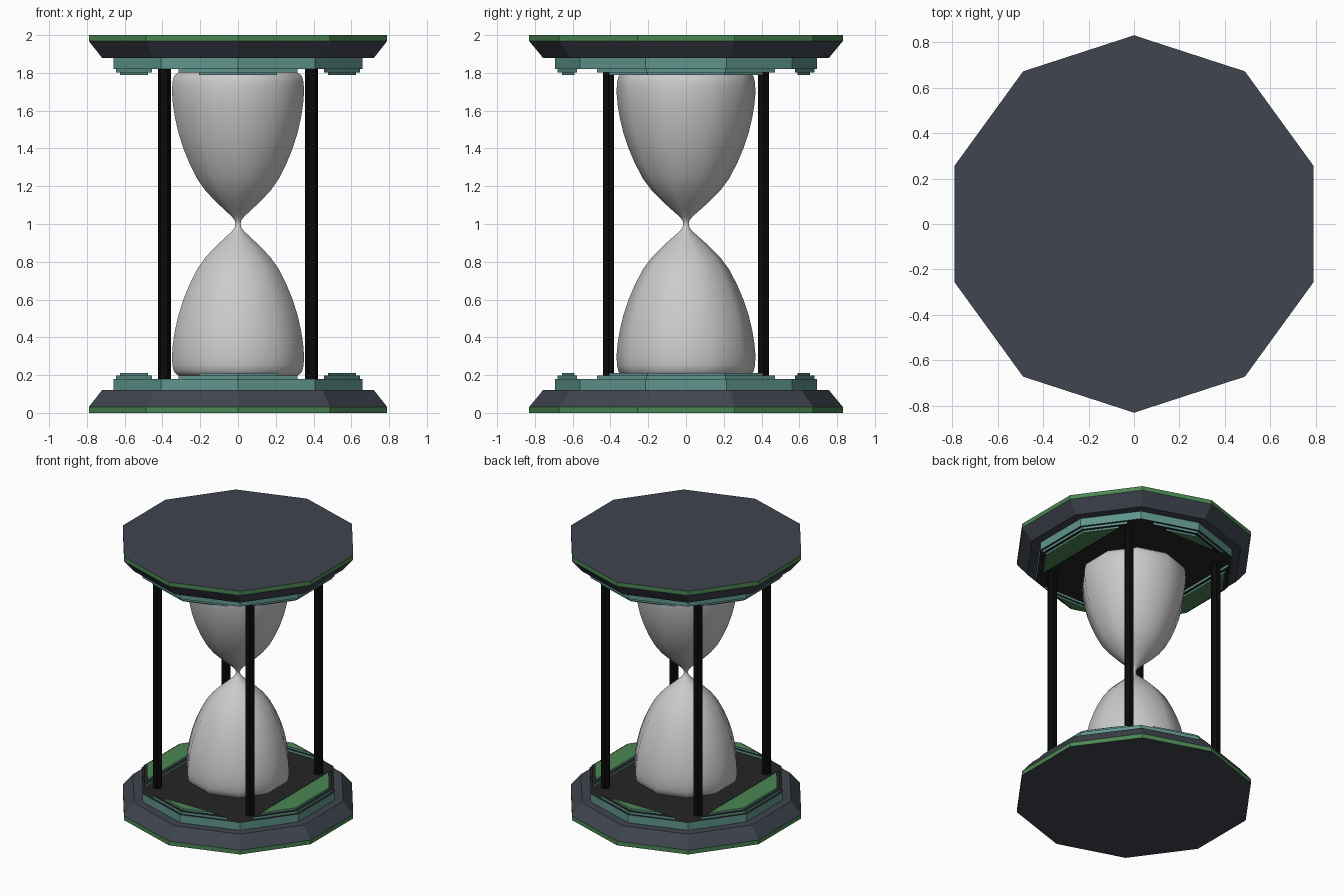
import bpy, bmesh, math
from mathutils import Vector

if "Cube" in bpy.data.objects:
    bpy.data.objects.remove(bpy.data.objects["Cube"])


def material(name, rgb):
    m = bpy.data.materials.new(name)
    m.diffuse_color = (*rgb, 1)
    m.use_nodes = True
    m.node_tree.nodes["Principled BSDF"].inputs["Base Color"].default_value = m.diffuse_color
    return m


GREEN = material("green", (0.07, 0.24, 0.085))
SLATE = material("slate", (0.05, 0.059, 0.078))
TEAL = material("teal", (0.115, 0.30, 0.265))
DARK = material("dark", (0.018, 0.018, 0.018))
BLACK = material("black", (0.003, 0.003, 0.003))


def finish(bm, name, mats=(), smooth=False, flip=False):
    # flip mirrors the part about z = 1 for the upper end
    if flip:
        for v in bm.verts:
            v.co.z = 2 - v.co.z
    bmesh.ops.recalc_face_normals(bm, faces=bm.faces)
    for f in bm.faces:
        f.smooth = smooth
    me = bpy.data.meshes.new(name)
    bm.to_mesh(me)
    bm.free()
    for m in mats:
        me.materials.append(m)
    ob = bpy.data.objects.new(name, me)
    bpy.context.collection.objects.link(ob)
    return ob


def lathe(profile, sides=10, start=math.pi / 2, mat_ids=None, centre=(0, 0)):
    # stacked rings with flat caps; mat_ids = bottom cap, bands..., top cap
    bm = bmesh.new()
    rings = []
    for r, z in profile:
        rings.append([bm.verts.new((centre[0] + r * math.cos(start + math.tau * i / sides),
                                    centre[1] + r * math.sin(start + math.tau * i / sides), z))
                      for i in range(sides)])
    ids = mat_ids or [0] * (len(profile) + 1)
    bm.faces.new(rings[0]).material_index = ids[0]
    for k in range(len(rings) - 1):
        a, b = rings[k], rings[k + 1]
        for i in range(sides):
            j = (i + 1) % sides
            bm.faces.new((a[i], a[j], b[j], b[i])).material_index = ids[k + 1]
    bm.faces.new(rings[-1]).material_index = ids[-1]
    return bm


def segment(direction, r, chord, z0, z1, top_id):
    # decagon slab cut off by a chord, keeping the outer part
    bm = lathe([(r, z0), (r, z1)], mat_ids=[0, 0, top_id])
    d = Vector(direction)
    bmesh.ops.bisect_plane(bm, geom=bm.verts[:] + bm.edges[:] + bm.faces[:],
                           plane_co=d * chord, plane_no=d, clear_inner=True)
    open_edges = [e for e in bm.edges if e.is_boundary]
    for f in bmesh.ops.holes_fill(bm, edges=open_edges, sides=0)["faces"]:
        f.material_index = 0
    return bm


for label, flip in (("bottom", False), ("top", True)):
    # Decagonal plate: green rim, sloped slate flank, teal step, dark floor
    plate = [(0.83, 0), (0.83, 0.032), (0.757, 0.12), (0.694, 0.12), (0.694, 0.18)]
    finish(lathe(plate, mat_ids=[1, 0, 1, 1, 2, 3]), label + "_plate",
           (GREEN, SLATE, TEAL, DARK), flip=flip)
    # Two-layer raised trims on the four sides
    for side, d, c1, c2 in (("right", (1, 0, 0), 0.455, 0.476), ("left", (-1, 0, 0), 0.455, 0.476),
                            ("front", (0, -1, 0), 0.577, 0.59), ("back", (0, 1, 0), 0.577, 0.59)):
        finish(segment(d, 0.679, c1, 0.178, 0.198, 1), f"{label}_{side}_trim_lower",
               (TEAL, DARK), flip=flip)
        finish(segment(d, 0.657, c2, 0.196, 0.212, 1), f"{label}_{side}_trim_upper",
               (TEAL, GREEN), flip=flip)

# Four hexagonal posts
for sx in (-1, 1):
    for sy in (-1, 1):
        name = f"{'front' if sy < 0 else 'back'}_{'left' if sx < 0 else 'right'}_post"
        finish(lathe([(0.034, 0.178), (0.034, 1.822)], sides=6, start=0,
                     centre=(sx * 0.39, sy * 0.411)), name, (BLACK,))

# Glass: ten-sided, smooth shaded, lower half mirrored upward
half = [(0.20, 0.188), (0.30, 0.192), (0.337, 0.2), (0.357, 0.218), (0.365, 0.25), (0.368, 0.30),
        (0.362, 0.37), (0.350, 0.44), (0.331, 0.52), (0.304, 0.60), (0.27, 0.68), (0.228, 0.76),
        (0.18, 0.825), (0.125, 0.88), (0.075, 0.925), (0.035, 0.96), (0.018, 0.982)]
finish(lathe(half + [(0.014, 1.0)] + [(r, 2 - z) for r, z in reversed(half)]),
       "glass", smooth=True)
